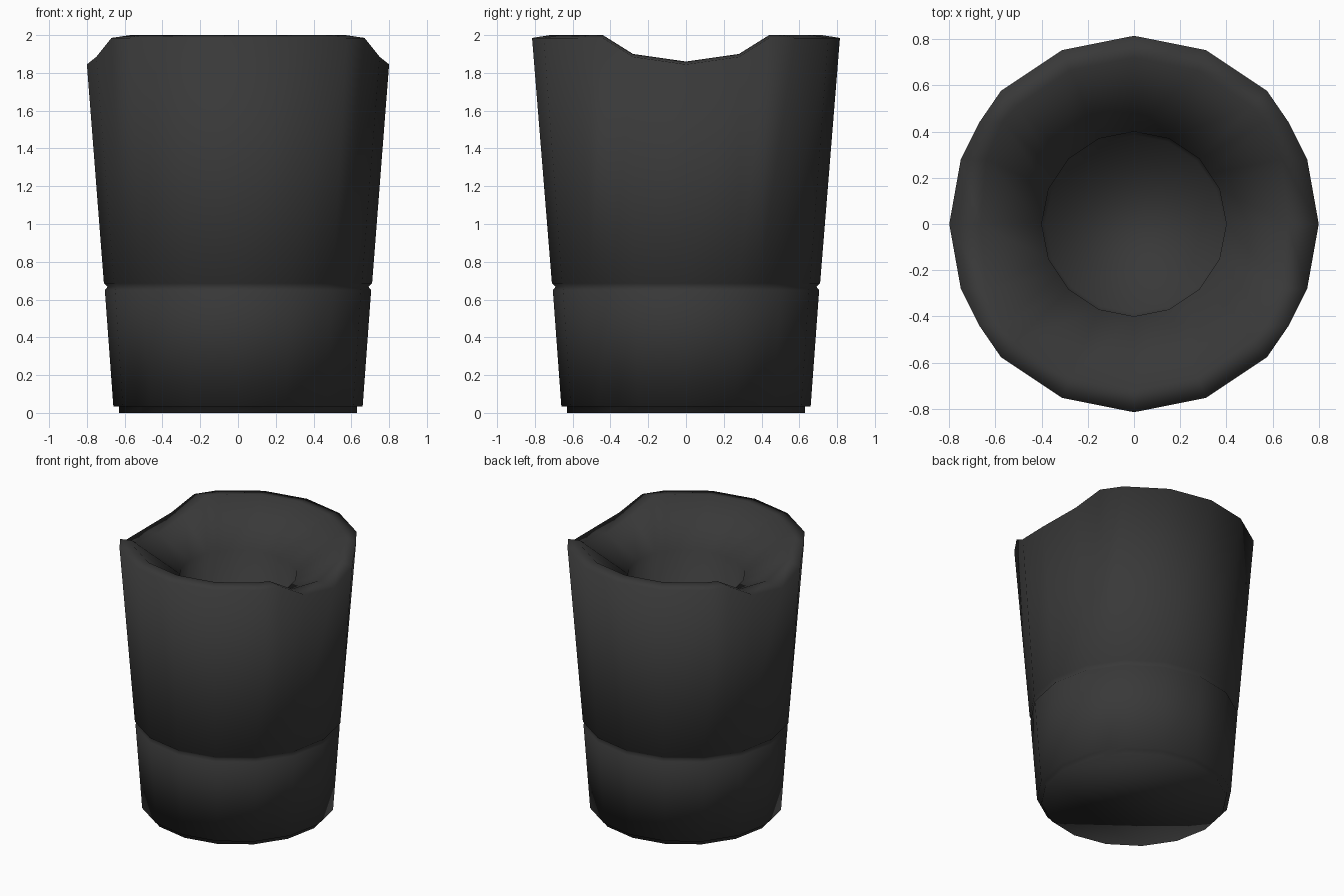
import bpy, bmesh, math

if "Cube" in bpy.data.objects:
    bpy.data.objects.remove(bpy.data.objects["Cube"])

# Rim quarter, from the notch centre (+x) round to +y: (x, y, z)
def polar(r, deg, z):
    a = math.radians(deg)
    return (r * math.cos(a), r * math.sin(a), z)

outer_rim = [(0.80, 0, 1.845), (0.75, 0.28, 1.885), (0.67, 0.44, 1.985),
             polar(0.815, 45, 1.985), polar(0.815, 67.5, 1.985), (0, 0.815, 1.985)]
inner_rim = [(0.665, 0, 1.86), (0.64, 0.28, 1.90), (0.57, 0.44, 2.0),
             polar(0.72, 45, 2.0), polar(0.72, 67.5, 2.0), (0, 0.72, 2.0)]

# Plain ring quarter: 16 sides plus a point on the chord under each notch corner
def circle(r, z):
    a, b = polar(r, 22.5, z), polar(r, 45, z)
    chord = tuple((p + q) / 2 for p, q in zip(a, b))
    return [(r, 0, z), a, chord, b, polar(r, 67.5, z), (0, r, z)]

# Mirror a quarter into a full ring, anticlockwise
def full(q):
    half = q + [(-x, y, z) for x, y, z in reversed(q[:-1])]
    return half + [(x, -y, z) for x, y, z in reversed(half[1:-1])]

# Profile from the foot, over the groove and rim, down into the well
rings = [circle(0.63, 0), circle(0.63, 0.035), circle(0.66, 0.035),
         circle(0.705, 0.65), circle(0.69, 0.668), circle(0.71, 0.686),
         outer_rim, inner_rim, circle(0.40, 1.73), circle(0.385, 1.1)]

bm = bmesh.new()
loops = [[bm.verts.new(p) for p in full(q)] for q in rings]
n = len(loops[0])
for lo, hi in zip(loops, loops[1:]):
    for i in range(n):
        j = (i + 1) % n
        bm.faces.new((lo[i], lo[j], hi[j], hi[i]))
bm.faces.new(loops[0][::-1])
bm.faces.new(loops[-1])

# Smooth shading, sharp along every profile corner
for f in bm.faces:
    f.smooth = True
for loop in loops:
    for i in range(n):
        e = bm.edges.get((loop[i], loop[(i + 1) % n]))
        if e.calc_face_angle(0) > math.radians(25):
            e.smooth = False
for e in bm.edges:
    if e.calc_face_angle(0) > math.radians(40):
        e.smooth = False

mesh = bpy.data.meshes.new("notched_cup")
bm.to_mesh(mesh)
bm.free()
cup = bpy.data.objects.new("notched_cup", mesh)
bpy.context.collection.objects.link(cup)

# Dark plastic
mat = bpy.data.materials.new("dark_plastic")
mat.diffuse_color = (0.04, 0.04, 0.04, 1)
mat.use_nodes = True
mat.node_tree.nodes["Principled BSDF"].inputs["Base Color"].default_value = mat.diffuse_color
mesh.materials.append(mat)
